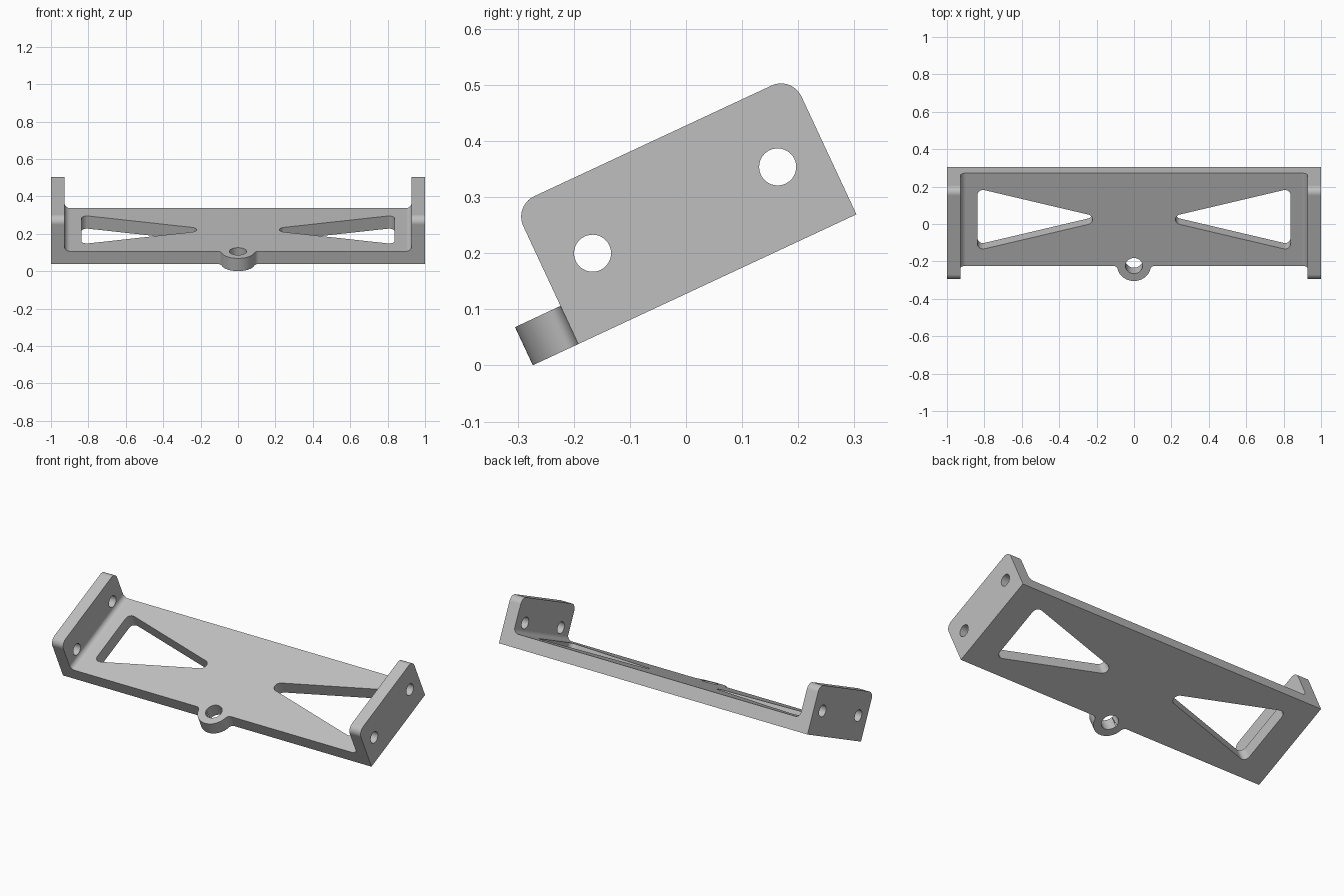
import bpy
import bmesh
from math import sin, cos, pi, radians, sqrt, atan2

cube = bpy.data.objects.get("Cube")
if cube:
    bpy.data.objects.remove(cube, do_unlink=True)

DEPTH, HEIGHT, BASE, INNER = 0.547, 0.272, 0.075, 0.928

grey = bpy.data.materials.new("plain grey")
grey.use_nodes = True
grey.diffuse_color = (0.52, 0.52, 0.52, 1)
grey.node_tree.nodes["Principled BSDF"].inputs["Base Color"].default_value = (0.52, 0.52, 0.52, 1)


def arc(cx, cy, r, start, end, n=10):
    """Points on an arc, angles in radians."""
    return [(cx + r * cos(start + (end - start) * i / n),
             cy + r * sin(start + (end - start) * i / n)) for i in range(n + 1)]


def circle(cx, cy, r, n=40):
    return arc(cx, cy, r, 0, 2 * pi, n)[:-1]


def prism(name, outline, axis, low, high):
    """Extrude a 2D outline along an axis."""
    place = {"X": lambda a, b, d: (d, a, b),
             "Y": lambda a, b, d: (a, d, b),
             "Z": lambda a, b, d: (a, b, d)}[axis]
    bm = bmesh.new()
    ends = [[bm.verts.new(place(a, b, d)) for a, b in outline] for d in (low, high)]
    for ring in ends:
        bm.faces.new(ring)
    for i in range(len(outline)):
        j = (i + 1) % len(outline)
        bm.faces.new((ends[0][i], ends[0][j], ends[1][j], ends[1][i]))
    bmesh.ops.recalc_face_normals(bm, faces=bm.faces)
    mesh = bpy.data.meshes.new(name)
    bm.to_mesh(mesh)
    bm.free()
    mesh.materials.append(grey)
    obj = bpy.data.objects.new(name, mesh)
    bpy.context.collection.objects.link(obj)
    return obj


def combine(target, tool, operation):
    """Apply a boolean and discard the tool."""
    bpy.context.view_layer.objects.active = target
    mod = target.modifiers.new("combine", "BOOLEAN")
    mod.operation, mod.solver, mod.object = operation, "EXACT", tool
    bpy.ops.object.modifier_apply(modifier=mod.name)
    bpy.data.objects.remove(tool, do_unlink=True)


# Channel: base plate and both side flanges with inner fillets
r = 0.03
right = [(1, 0), (1, 0.3), (INNER, 0.3)] + arc(INNER - r, BASE + r, r, 0, -pi / 2)
channel = right + [(-x, z) for x, z in reversed(right)]
bracket = prism("mounting_bracket", channel, "Y", -0.1, DEPTH + 0.1)

# Trim to the flange silhouette with rounded upper corners
r = 0.04
side = ([(0, -0.05), (DEPTH, -0.05)]
        + arc(DEPTH - r, HEIGHT - r, r, 0, pi / 2)
        + arc(r, HEIGHT - r, r, pi / 2, pi))
combine(bracket, prism("flange_trim", side, "X", -1.1, 1.1), "INTERSECT")

# Front lug, blended into the plate edge
R, f = 0.0894, 0.025
fx = sqrt(R * R + 2 * R * f)
t = atan2(f, fx)
lug = (arc(fx, -f, f, pi / 2, pi - t, 8) + arc(0, 0, R, -t, t - pi, 32)[1:-1]
       + arc(-fx, -f, f, t, pi / 2, 8) + [(-fx, 0.03), (fx, 0.03)])
combine(bracket, prism("front_lug", lug, "Z", 0, BASE), "UNION")
combine(bracket, prism("lug_hole", circle(0, 0, 0.046), "Z", -0.1, 0.2), "DIFFERENCE")

# Screw holes through both flanges
for y in (0.0915, DEPTH - 0.0915):
    combine(bracket, prism("flange_hole", circle(y, 0.136, 0.033), "X", -1.2, 1.2), "DIFFERENCE")

# Rounded triangular windows, one each side
r, mid, spread, tip, wide = 0.03, DEPTH / 2, 0.144, 0.252, 0.807
slope = atan2(spread, wide - tip)
window = (arc(wide, mid - spread, r, -pi / 2 - slope, 0)
          + arc(wide, mid + spread, r, 0, pi / 2 + slope)
          + arc(tip, mid, r, pi / 2 + slope, 3 * pi / 2 - slope))
for s in (1, -1):
    cutter = prism("plate_window", [(s * x, y) for x, y in window], "Z", -0.1, 0.2)
    combine(bracket, cutter, "DIFFERENCE")

# Tilt into place and shade
bracket.rotation_euler.x = radians(25)
bracket.location = (0, -0.192, 0.038)
bpy.ops.object.select_all(action="DESELECT")
bracket.select_set(True)
bpy.context.view_layer.objects.active = bracket
bpy.ops.object.shade_smooth_by_angle(angle=radians(30))
weighted = bracket.modifiers.new("weighted normals", "WEIGHTED_NORMAL")
weighted.keep_sharp = True
